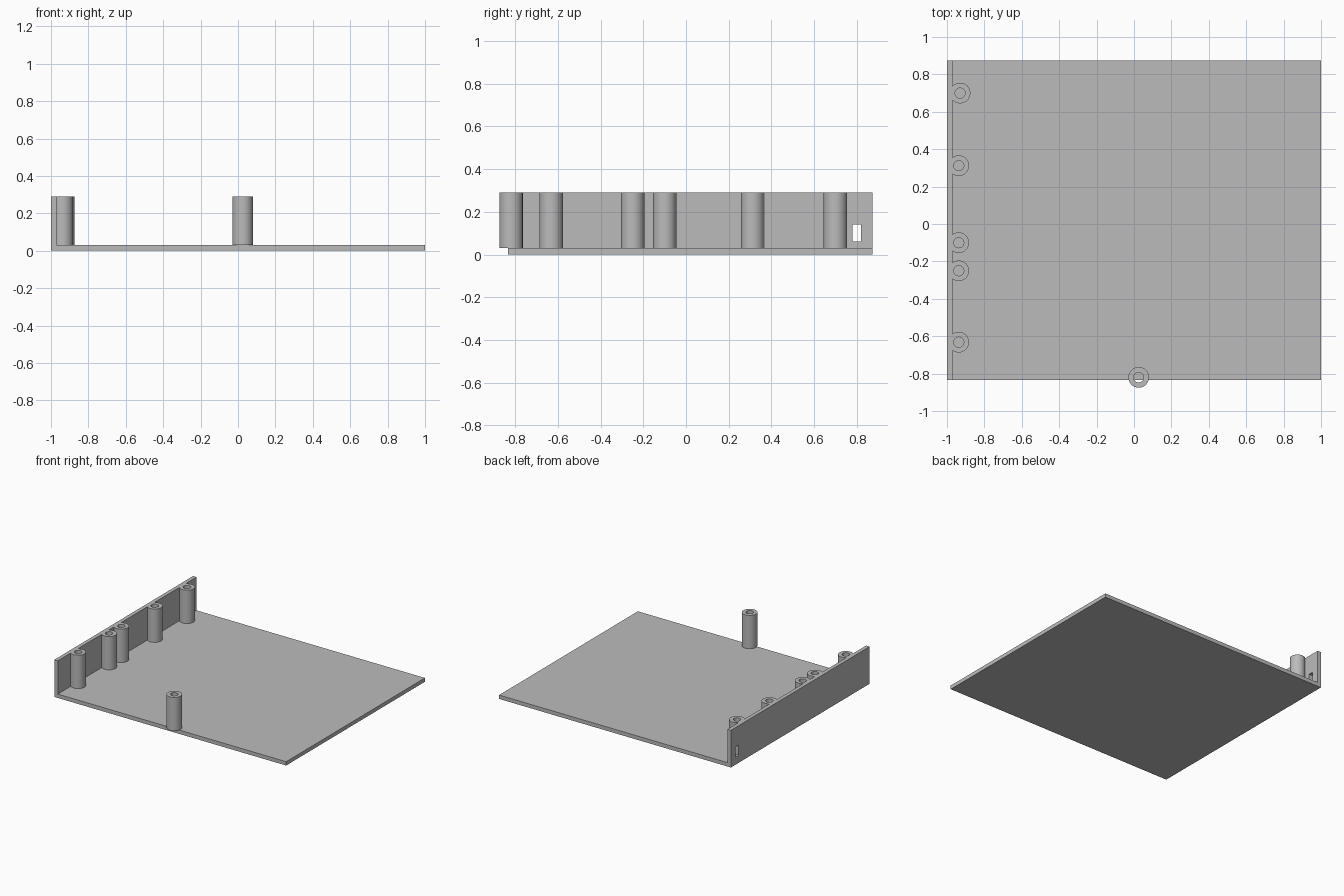
import bpy, bmesh
from math import radians, tau
from mathutils import Matrix

cube = bpy.data.objects.get("Cube")
if cube:
    bpy.data.objects.remove(cube, do_unlink=True)

FLOOR, TOP = 0.03, 0.29
FRONT, BACK = -0.835, 0.875
WALL_IN = -0.97
POST_R, BORE_R = 0.055, 0.027

grey = bpy.data.materials.new("plain grey")
grey.use_nodes = True
colour = (0.5, 0.5, 0.5, 1)
grey.diffuse_color = colour
grey.node_tree.nodes["Principled BSDF"].inputs["Base Color"].default_value = colour


def finish(name, bm):
    """Turn a bmesh into a named grey object."""
    bmesh.ops.recalc_face_normals(bm, faces=bm.faces)
    mesh = bpy.data.meshes.new(name)
    bm.to_mesh(mesh)
    bm.free()
    mesh.materials.append(grey)
    obj = bpy.data.objects.new(name, mesh)
    bpy.context.collection.objects.link(obj)
    return obj


def box(name, lo, hi):
    bm = bmesh.new()
    bmesh.ops.create_cube(bm, size=1)
    size = [b - a for a, b in zip(lo, hi)]
    mid = [(a + b) / 2 for a, b in zip(lo, hi)]
    bmesh.ops.transform(bm, matrix=Matrix.Translation(mid) @ Matrix.Diagonal((*size, 1)),
                        verts=bm.verts)
    return finish(name, bm)


def cut(obj, cutter):
    mod = obj.modifiers.new("cut", 'BOOLEAN')
    mod.operation, mod.solver, mod.object = 'DIFFERENCE', 'EXACT', cutter
    cutter.hide_render = True
    cutter.hide_set(True)


# Base plate and side wall: one L-shaped profile extruded front to back
bm = bmesh.new()
profile = [(-1, 0), (1, 0), (1, FLOOR), (WALL_IN, FLOOR), (WALL_IN, TOP), (-1, TOP)]
face = bm.faces.new([bm.verts.new((x, FRONT, z)) for x, z in profile])
ext = bmesh.ops.extrude_face_region(bm, geom=[face], use_keep_orig=True)
bmesh.ops.translate(bm, vec=(0, BACK - FRONT, 0),
                    verts=[v for v in ext["geom"] if isinstance(v, bmesh.types.BMVert)])
tray = finish("base_plate_and_wall", bm)

# Cable slot near the back of the wall
cut(tray, box("slot_cutter", (-1.1, 0.78, 0.06), (-0.9, 0.82, 0.14)))

# Hollow posts, trimmed flush where they merge into the wall
trim = box("wall_trim_cutter", (-1.1, -1, -0.1), (WALL_IN, 1, 0.4))


def post(name, x, y):
    bm = bmesh.new()
    ring = [bm.verts.new((r, 0, z)) for r, z in
            [(BORE_R, FLOOR), (POST_R, FLOOR), (POST_R, TOP), (BORE_R, TOP)]]
    edges = [bm.edges.new((ring[i], ring[i - 1])) for i in range(4)]
    bmesh.ops.spin(bm, geom=ring + edges, cent=(0, 0, 0), axis=(0, 0, 1),
                   angle=tau, steps=48, use_merge=True)
    bmesh.ops.translate(bm, vec=(x, y, 0), verts=bm.verts)
    obj = finish(name, bm)
    bpy.ops.object.select_all(action='DESELECT')
    obj.select_set(True)
    bpy.context.view_layer.objects.active = obj
    bpy.ops.object.shade_smooth_by_angle(angle=radians(30))
    return obj


wall_posts = [(-0.93, 0.70), (-0.937, 0.312), (-0.937, -0.10), (-0.937, -0.25), (-0.937, -0.632)]
for i, (x, y) in enumerate(wall_posts, 1):
    cut(post(f"wall_post_{i}", x, y), trim)

# Free-standing post overhanging the front edge
post("front_post", 0.025, -0.82)
